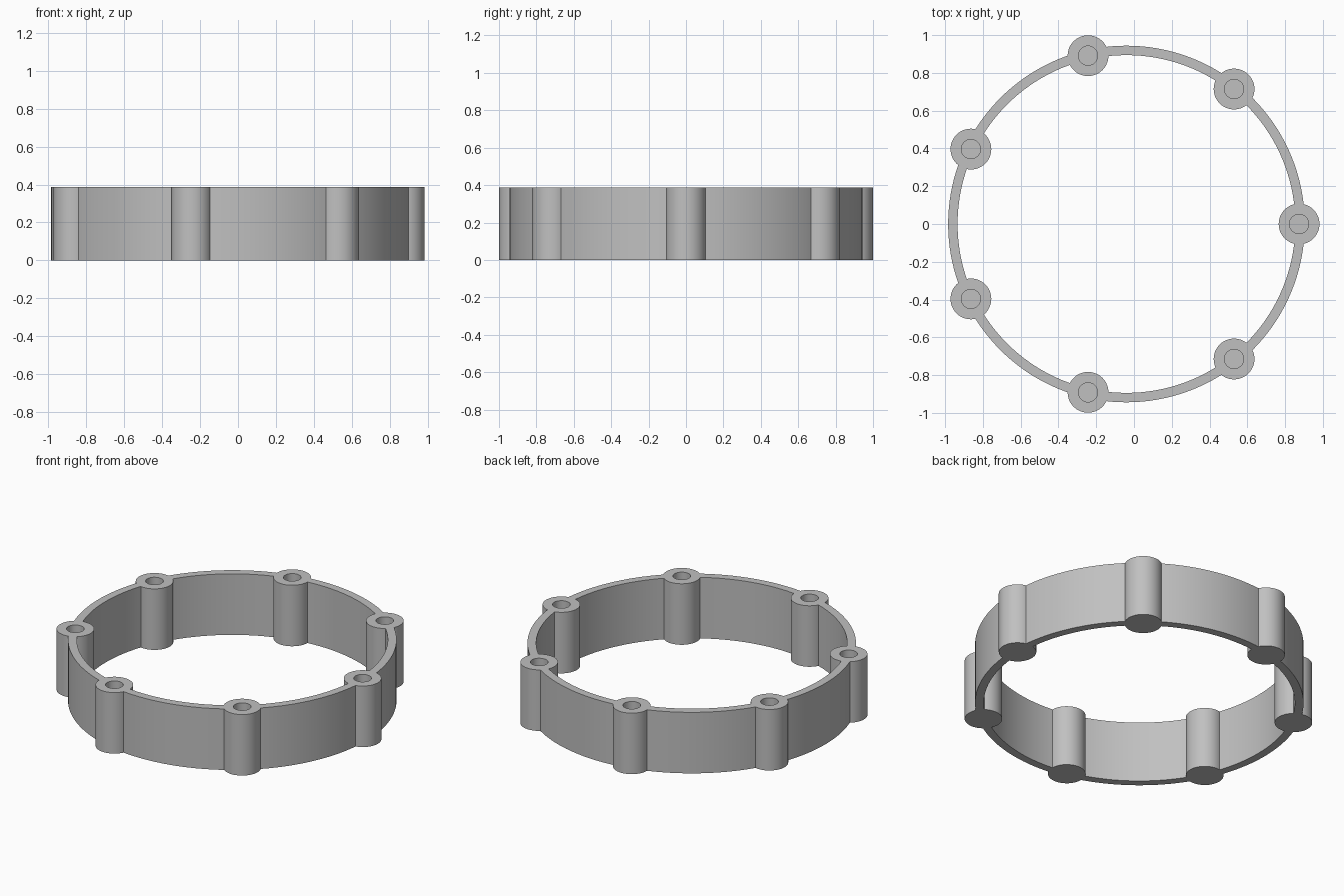
import bpy
import bmesh
import math
from mathutils import Matrix

cube = bpy.data.objects.get("Cube")
if cube:
    bpy.data.objects.remove(cube, do_unlink=True)

HEIGHT = 0.387
CENTRE_X = -0.04
RING_OUTER, RING_INNER = 0.944, 0.894
BOSS_COUNT, BOSS_CIRCLE, BOSS_RADIUS = 7, 0.914, 0.108
HOLE_RADIUS, HOLE_FLOOR = 0.051, 0.08

grey = bpy.data.materials.new("light_grey")
grey.use_nodes = True
grey.diffuse_color = (0.53, 0.53, 0.53, 1)
grey.node_tree.nodes["Principled BSDF"].inputs["Base Color"].default_value = grey.diffuse_color


def cylinders(name, spots, radius, bottom, top, sides):
    """One object holding an upright cylinder at each spot."""
    bm = bmesh.new()
    for x, y in spots:
        bmesh.ops.create_cone(
            bm, cap_ends=True, segments=sides, radius1=radius, radius2=radius,
            depth=top - bottom, matrix=Matrix.Translation((x, y, (bottom + top) / 2)))
    mesh = bpy.data.meshes.new(name)
    bm.to_mesh(mesh)
    bm.free()
    mesh.materials.append(grey)
    obj = bpy.data.objects.new(name, mesh)
    bpy.context.collection.objects.link(obj)
    return obj


def combine(body, tool, operation):
    """Apply a boolean to the body and discard the tool."""
    tool.hide_render = True
    mod = body.modifiers.new(operation.lower(), "BOOLEAN")
    mod.operation = operation
    mod.solver = "EXACT"
    mod.object = tool
    bpy.context.view_layer.objects.active = body
    bpy.ops.object.modifier_apply(modifier=mod.name)
    bpy.data.objects.remove(tool, do_unlink=True)


centre = [(CENTRE_X, 0)]
boss_spots = []
for i in range(BOSS_COUNT):
    angle = math.tau * i / BOSS_COUNT
    boss_spots.append((CENTRE_X + BOSS_CIRCLE * math.cos(angle), BOSS_CIRCLE * math.sin(angle)))

# Thin circular wall
ring = cylinders("ring_with_screw_bosses", centre, RING_OUTER, 0, HEIGHT, 144)
combine(ring, cylinders("ring_opening", centre, RING_INNER, -0.1, HEIGHT + 0.1, 144), "DIFFERENCE")

# Round bosses merged into the wall, each with a blind hole from the top
combine(ring, cylinders("bosses", boss_spots, BOSS_RADIUS, 0, HEIGHT, 48), "UNION")
combine(ring, cylinders("holes", boss_spots, HOLE_RADIUS, HOLE_FLOOR, HEIGHT + 0.1, 32), "DIFFERENCE")

# Smooth walls with crisp rims
bpy.ops.object.select_all(action="DESELECT")
ring.select_set(True)
bpy.context.view_layer.objects.active = ring
bpy.ops.object.shade_smooth_by_angle(angle=math.radians(30))
